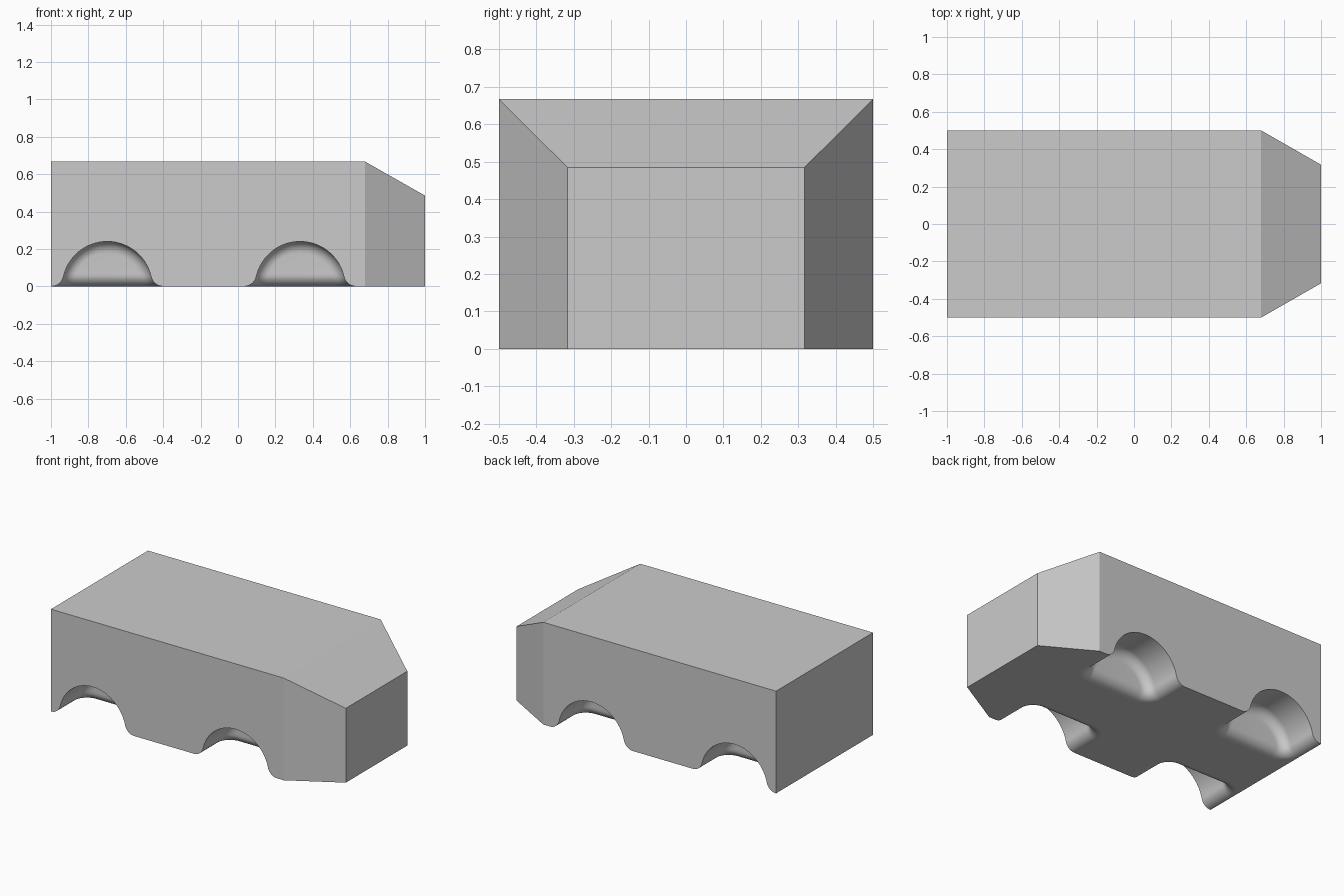
import bpy, bmesh
from math import sin, cos, acos, asin, pi, sqrt

if "Cube" in bpy.data.objects:
    bpy.data.objects.remove(bpy.data.objects["Cube"], do_unlink=True)

HEIGHT, HALF = 0.667, 0.5        # body height and half width
NOSE_X, NOSE_H, NOSE_W = 0.68, 0.485, 0.317
R, DEPTH = 0.24, 0.25            # wheel well radius and depth
ROUND, FLARE = 0.06, 0.067       # inner corner radius and lower lip radius
LIP_Z = FLARE * R / (R + FLARE)  # height where the lip meets the arch


def make_object(name, bm):
    bmesh.ops.recalc_face_normals(bm, faces=bm.faces)
    mesh = bpy.data.meshes.new(name)
    bm.to_mesh(mesh)
    bm.free()
    obj = bpy.data.objects.new(name, mesh)
    bpy.context.collection.objects.link(obj)
    return obj


def loft(bm, rings):
    """Join rings of equal length and close both ends."""
    loops = [[bm.verts.new(p) for p in ring] for ring in rings]
    n = len(loops[0])
    for a, b in zip(loops, loops[1:]):
        for i in range(n):
            j = (i + 1) % n
            bm.faces.new((a[i], a[j], b[j], b[i]))
    bm.faces.new(loops[0])
    bm.faces.new(loops[-1])


def well_contour(z, offset=0.0, steps=12):
    """Plan outline (x, depth) of half a wheel well at height z."""
    core = R - ROUND
    end = pi / 2 if z <= core else acos(min(1, (z - core) / ROUND))
    half = [(sqrt(max(0, R * R - z * z)) + offset, -0.1)]
    for i in range(steps + 1):
        phi = end * i / steps
        rad = core + ROUND * cos(phi)
        x = sqrt(max(0, rad * rad - z * z))
        t = DEPTH - ROUND + ROUND * sin(phi)
        if offset:
            nx, ny = ROUND * cos(phi), rad * ROUND * sin(phi) / x
            size = sqrt(nx * nx + ny * ny)
            x, t = x + offset * nx / size, t + offset * ny / size
        half.append((x, t))
    return half + [(-x, t) for x, t in reversed(half)]


# Levels from below the floor, through the curved lip, to the arch top
lip_end = asin((FLARE - LIP_Z) / FLARE)
reach = FLARE * cos(lip_end)
levels = []
for i in range(9):
    a = pi / 2 + (lip_end - pi / 2) * i / 8
    z, grow = FLARE - FLARE * sin(a), reach - FLARE * cos(a)
    if i == 0:
        levels.append((-0.1, well_contour(LIP_Z, grow)))
    levels.append((z, well_contour(LIP_Z, grow if i < 8 else 0)))
start = asin(LIP_Z / R)
for i in range(1, 21):
    z = R * sin(start + (pi / 2 - start) * i / 20)
    levels.append((z, well_contour(z)))

# Four wheel well cutters
bm = bmesh.new()
for cx in (-0.699, 0.332):
    for side in (-1, 1):
        loft(bm, [[(cx + x, side * (HALF - t), z) for x, t in ring]
                  for z, ring in levels])
bmesh.ops.remove_doubles(bm, verts=bm.verts, dist=0.00002)
cutter = make_object("wheel_well_cutter", bm)
cutter.hide_render = True

# Body: straight box with a nose tapered on the top and sides
bm = bmesh.new()
loft(bm, [[(x, -w, 0), (x, w, 0), (x, w, h), (x, -w, h)]
          for x, w, h in ((-1, HALF, HEIGHT), (NOSE_X, HALF, HEIGHT), (1, NOSE_W, NOSE_H))])
body = make_object("body", bm)

# Cut the wells
mod = body.modifiers.new("wheel_wells", "BOOLEAN")
mod.operation, mod.solver, mod.object = "DIFFERENCE", "EXACT", cutter
bpy.ops.object.select_all(action="DESELECT")
body.select_set(True)
bpy.context.view_layer.objects.active = body
bpy.ops.object.modifier_apply(modifier=mod.name)
bpy.data.objects.remove(cutter, do_unlink=True)

# Smooth wells, flat panels
bpy.ops.object.shade_smooth_by_angle(angle=pi / 6)
for face in body.data.polygons:
    if face.area > 0.05:
        face.use_smooth = False

grey = bpy.data.materials.new("light_grey")
grey.use_nodes = True
colour = (0.6, 0.6, 0.6, 1)
grey.diffuse_color = colour
grey.node_tree.nodes["Principled BSDF"].inputs["Base Color"].default_value = colour
body.data.materials.clear()
body.data.materials.append(grey)
